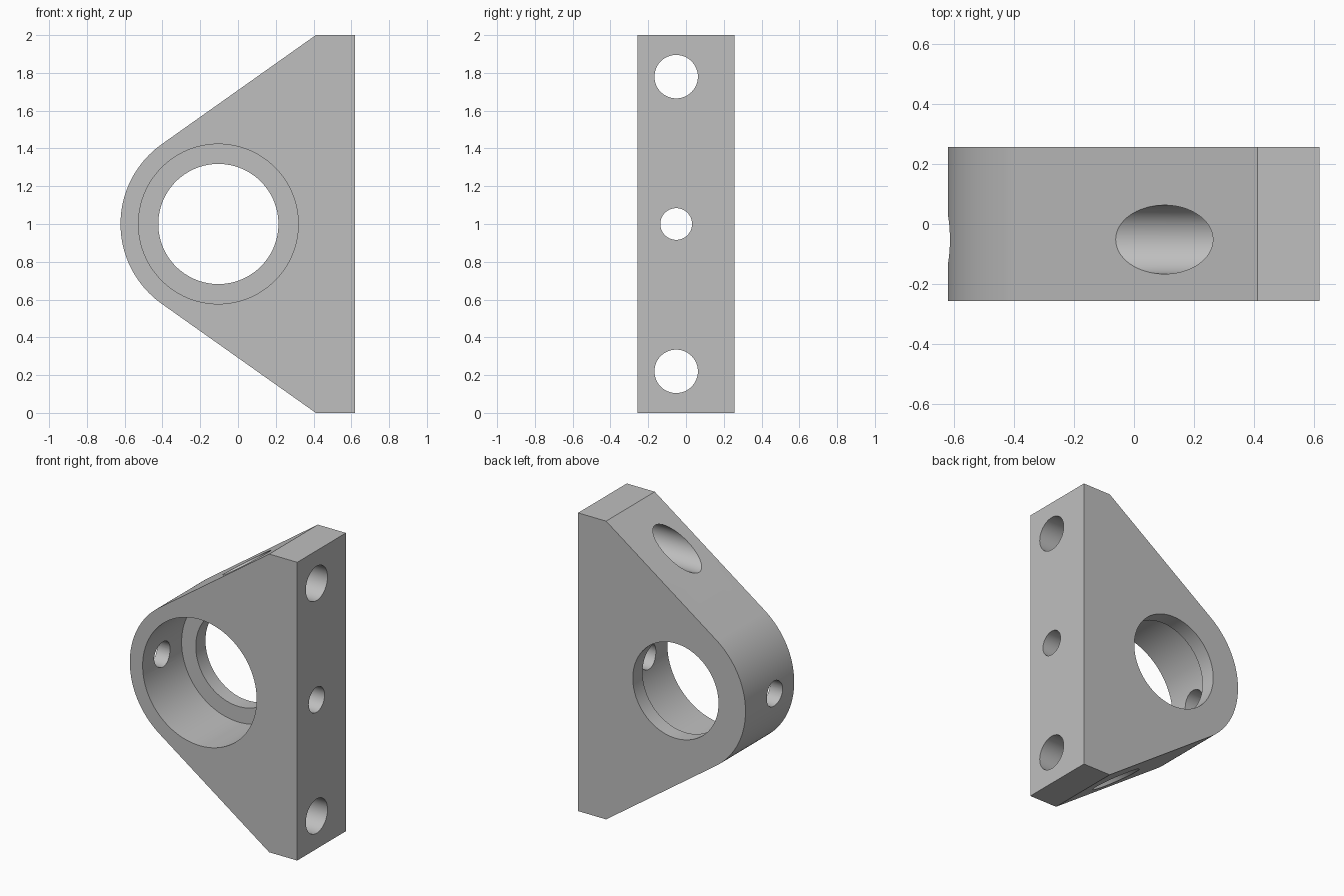
import bpy, bmesh, math
from mathutils import Matrix, Vector

cube = bpy.data.objects.get("Cube")
if cube:
    bpy.data.objects.remove(cube, do_unlink=True)

HALF_X, HALF_Y = 0.62, 0.258
BOSS_X, BOSS_Z, BOSS_R = -0.104, 1.0, 0.518
CORNER_X = 0.412
HOLE_Y = -0.052

grey = bpy.data.materials.new("plain grey")
grey.use_nodes = True
colour = (0.52, 0.52, 0.52, 1)
grey.diffuse_color = colour
grey.node_tree.nodes["Principled BSDF"].inputs["Base Color"].default_value = colour


def make_object(name, bm):
    bmesh.ops.recalc_face_normals(bm, faces=bm.faces)
    mesh = bpy.data.meshes.new(name)
    bm.to_mesh(mesh)
    bm.free()
    mesh.materials.append(grey)
    obj = bpy.data.objects.new(name, mesh)
    bpy.context.collection.objects.link(obj)
    return obj


def cylinder(name, radius, start, end, sides=96):
    start, end = Vector(start), Vector(end)
    axis = end - start
    turn = axis.to_track_quat('Z', 'Y').to_matrix().to_4x4()
    bm = bmesh.new()
    bmesh.ops.create_cone(bm, cap_ends=True, segments=sides, radius1=radius,
                          radius2=radius, depth=axis.length,
                          matrix=Matrix.Translation((start + end) / 2) @ turn)
    return make_object(name, bm)


# Side profile: rounded boss with tangent flanks running to the mounting face
dx, dz = CORNER_X - BOSS_X, 2 - BOSS_Z
tangent = math.atan2(dz, dx) + math.acos(BOSS_R / math.hypot(dx, dz))
profile = [(CORNER_X, 0), (HALF_X, 0), (HALF_X, 2), (CORNER_X, 2)]
STEPS = 64
for i in range(STEPS + 1):
    a = tangent + (2 * math.pi - 2 * tangent) * i / STEPS
    profile.append((BOSS_X + BOSS_R * math.cos(a), BOSS_Z + BOSS_R * math.sin(a)))

bm = bmesh.new()
face = bm.faces.new([bm.verts.new((x, -HALF_Y, z)) for x, z in profile])
side = bmesh.ops.extrude_face_region(bm, geom=[face])
bmesh.ops.translate(bm, vec=(0, 2 * HALF_Y, 0),
                    verts=[v for v in side["geom"] if isinstance(v, bmesh.types.BMVert)])
block = make_object("bearing_bracket", bm)

# Stepped bore, two mounting holes and a cross hole
cutters = [
    cylinder("bore_cutter", 0.423, (BOSS_X, -0.5, BOSS_Z), (BOSS_X, 0.155, BOSS_Z), 128),
    cylinder("lip_cutter", 0.318, (BOSS_X, 0, BOSS_Z), (BOSS_X, 0.5, BOSS_Z), 128),
    cylinder("cross_hole_cutter", 0.084, (-1, HOLE_Y, 1), (1, HOLE_Y, 1), 64),
]
for label, z in (("lower", 0.22), ("upper", 1.78)):
    cutters.append(cylinder(label + "_mounting_hole_cutter", 0.115,
                            (-1, HOLE_Y, z), (1, HOLE_Y, z), 64))

for cutter in cutters:
    mod = block.modifiers.new(cutter.name, 'BOOLEAN')
    mod.operation = 'DIFFERENCE'
    mod.solver = 'EXACT'
    mod.object = cutter

# Bake the cuts, then drop the cutters
bpy.context.view_layer.update()
result = bpy.data.meshes.new_from_object(block.evaluated_get(bpy.context.evaluated_depsgraph_get()))
block.modifiers.clear()
block.data = result
for cutter in cutters:
    bpy.data.objects.remove(cutter, do_unlink=True)

bpy.ops.object.select_all(action='DESELECT')
block.select_set(True)
bpy.context.view_layer.objects.active = block
bpy.ops.object.shade_smooth_by_angle(angle=math.radians(25))
